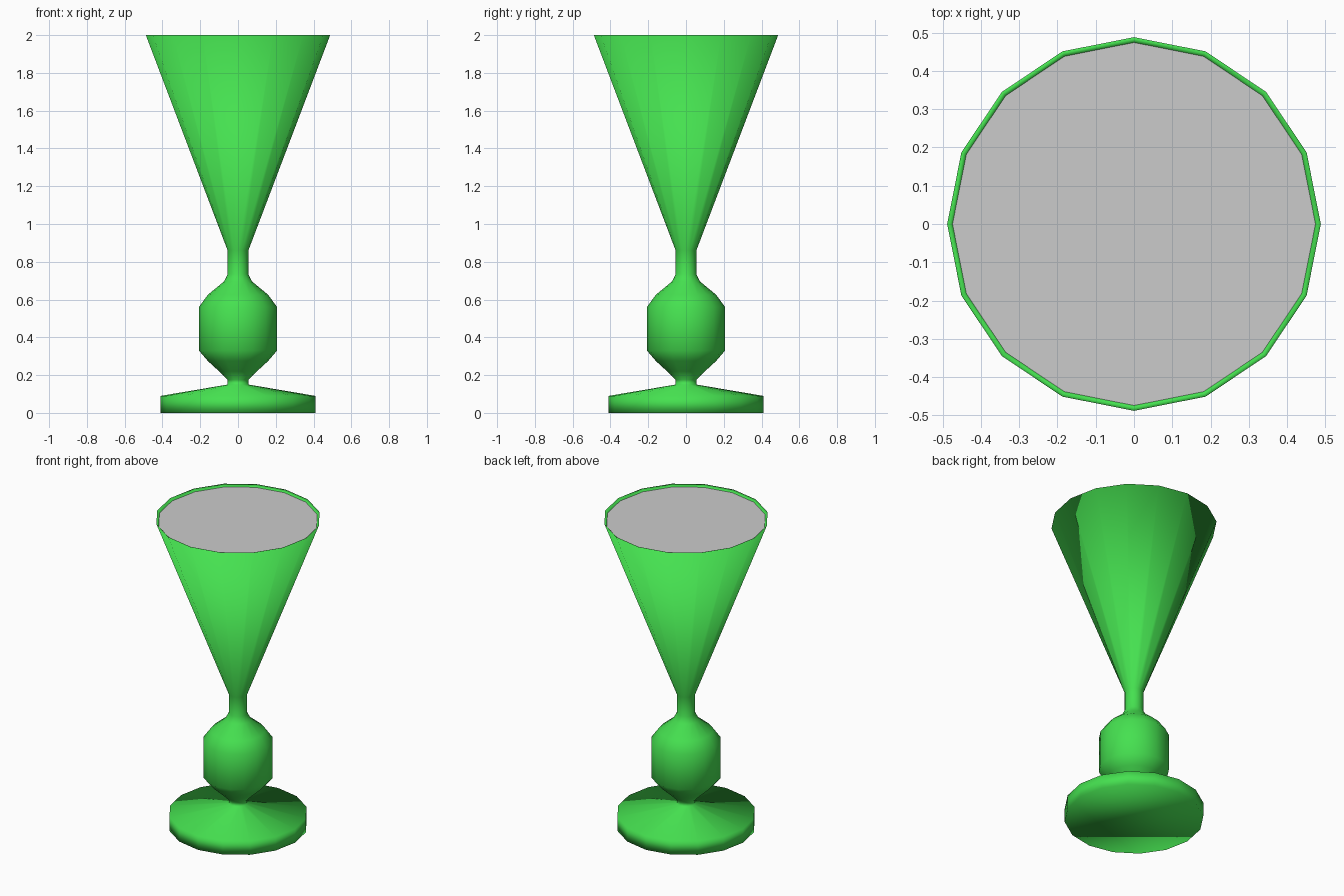
import bpy, bmesh
from math import cos, sin, tau

if "Cube" in bpy.data.objects:
    bpy.data.objects.remove(bpy.data.objects["Cube"])

SIDES = 16


def material(name, color):
    mat = bpy.data.materials.new(name)
    mat.diffuse_color = color
    mat.use_nodes = True
    mat.node_tree.nodes["Principled BSDF"].inputs["Base Color"].default_value = mat.diffuse_color
    return mat


def lathe(name, profile, cap_bottom=False, cap_top=False, mat=None):
    """Revolve (radius, height) points around z."""
    bm = bmesh.new()
    rings = [[bm.verts.new((r * cos(tau * i / SIDES), r * sin(tau * i / SIDES), z))
              for i in range(SIDES)] for r, z in profile]
    for low, high in zip(rings, rings[1:]):
        for i in range(SIDES):
            j = (i + 1) % SIDES
            bm.faces.new((low[i], low[j], high[j], high[i]))
    if cap_bottom:
        bm.faces.new(rings[0][::-1])
    if cap_top:
        bm.faces.new(rings[-1])
    for face in bm.faces:
        face.smooth = True
    mesh = bpy.data.meshes.new(name)
    bm.to_mesh(mesh)
    bm.free()
    obj = bpy.data.objects.new(name, mesh)
    bpy.context.collection.objects.link(obj)
    if mat:
        mesh.materials.append(mat)
    return obj


green = material("green_glass", (0.06, 0.75, 0.08, 1))

# Foot, bulb stem, conical bowl and thin rim
lathe("goblet", [
    (0.41, 0), (0.41, 0.09),
    (0.055, 0.15), (0.055, 0.175), (0.10, 0.22), (0.16, 0.275),
    (0.207, 0.33), (0.207, 0.56), (0.16, 0.625), (0.075, 0.695),
    (0.055, 0.735), (0.055, 0.86),
    (0.488, 2.0), (0.474, 1.985),
], cap_bottom=True, mat=green)

# Liquid filling the bowl
lathe("liquid", [(0.474, 1.985)], cap_top=True)
